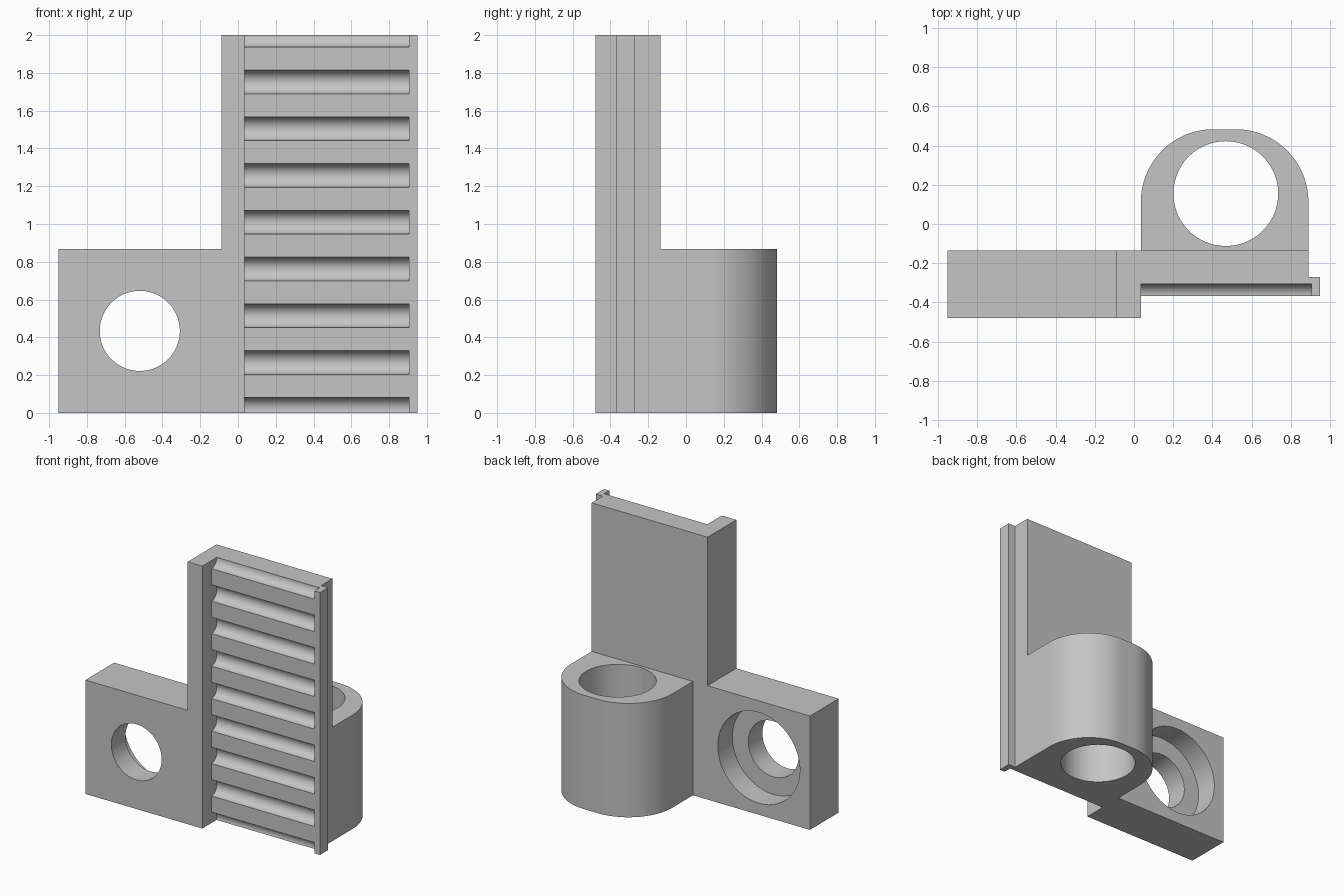
import bpy, bmesh, math
from mathutils import Matrix, Vector

cube = bpy.data.objects.get("Cube")
if cube:
    bpy.data.objects.remove(cube, do_unlink=True)

# Single plain grey finish
grey = bpy.data.materials.new("plain grey")
grey.use_nodes = True
colour = (0.56, 0.56, 0.56, 1)
grey.diffuse_color = colour
grey.node_tree.nodes["Principled BSDF"].inputs["Base Color"].default_value = colour

HEIGHT, LOW = 2.0, 0.868              # tall plate, low block and boss
LEFT, POST, STEP, SIDE, LIP = -0.951, -0.088, 0.035, 0.889, 0.949
FRONT, FACE, NOTCH, BACK, REAR = -0.48, -0.368, -0.27, -0.134, 0.483


def finish(name, bm):
    bmesh.ops.recalc_face_normals(bm, faces=bm.faces)
    mesh = bpy.data.meshes.new(name)
    bm.to_mesh(mesh)
    bm.free()
    mesh.materials.append(grey)
    ob = bpy.data.objects.new(name, mesh)
    bpy.context.collection.objects.link(ob)
    return ob


def prism(name, outline, height):
    bm = bmesh.new()
    face = bm.faces.new([bm.verts.new((x, y, 0)) for x, y in outline])
    ext = bmesh.ops.extrude_face_region(bm, geom=[face])
    verts = [v for v in ext["geom"] if isinstance(v, bmesh.types.BMVert)]
    bmesh.ops.translate(bm, verts=verts, vec=(0, 0, height))
    return finish(name, bm)


def rods(name, spans, radius, segments=96):
    """Cylinders, each running between a pair of points."""
    bm = bmesh.new()
    for a, b in spans:
        a, b = Vector(a), Vector(b)
        turn = (b - a).to_track_quat('Z', 'Y').to_matrix().to_4x4()
        bmesh.ops.create_cone(bm, cap_ends=True, segments=segments,
                              radius1=radius, radius2=radius, depth=(b - a).length,
                              matrix=Matrix.Translation((a + b) / 2) @ turn)
    return finish(name, bm)


def combine(target, tool, operation):
    tool.hide_render = True
    mod = target.modifiers.new(operation.lower(), 'BOOLEAN')
    mod.operation, mod.solver, mod.object = operation, 'EXACT', tool
    bpy.context.view_layer.objects.active = target
    bpy.ops.object.modifier_apply(modifier=mod.name)
    bpy.data.objects.remove(tool, do_unlink=True)


# Tall plate with front post on one edge and thin lip on the other
body = prism("rack_bracket", [(POST, FRONT), (STEP, FRONT), (STEP, FACE), (LIP, FACE),
                              (LIP, NOTCH), (SIDE, NOTCH), (SIDE, BACK), (POST, BACK)], HEIGHT)

# Low mounting block beside the post
block = prism("mounting_block", [(LEFT, FRONT), (POST, FRONT), (POST, BACK), (LEFT, BACK)], LOW)
combine(body, block, 'UNION')

# Round-cornered boss on the back
R, N = 0.37, 28
outline = [(STEP, BACK), (SIDE, BACK)]
for cx, start in ((SIDE - R, 0), (STEP + R, math.pi / 2)):
    for i in range(N + 1):
        a = start + math.pi / 2 * i / N
        outline.append((cx + R * math.cos(a), REAR - R + R * math.sin(a)))
combine(body, prism("rear_boss", outline, LOW), 'UNION')

# Vertical bore through the boss
combine(body, rods("bore", [((0.468, 0.155, -0.2), (0.468, 0.155, 1.2))], 0.267), 'DIFFERENCE')

# Screw hole and rear counterbore in the block
hx, hz = -0.52, 0.434
combine(body, rods("screw_hole", [((hx, -0.7, hz), (hx, 0.1, hz))], 0.212), 'DIFFERENCE')
combine(body, rods("counterbore", [((hx, -0.31, hz), (hx, 0.1, hz))], 0.346), 'DIFFERENCE')

# Evenly spaced half-round grooves across the front
levels = [0.0195 + 0.2475 * i for i in range(9)]
grooves = rods("grooves", [((STEP, FACE, z), (0.904, FACE, z)) for z in levels], 0.0625, 64)
combine(body, grooves, 'DIFFERENCE')

# Smooth curves, crisp edges
bpy.ops.object.select_all(action='DESELECT')
body.select_set(True)
bpy.context.view_layer.objects.active = body
bpy.ops.object.shade_smooth_by_angle(angle=math.radians(30))
